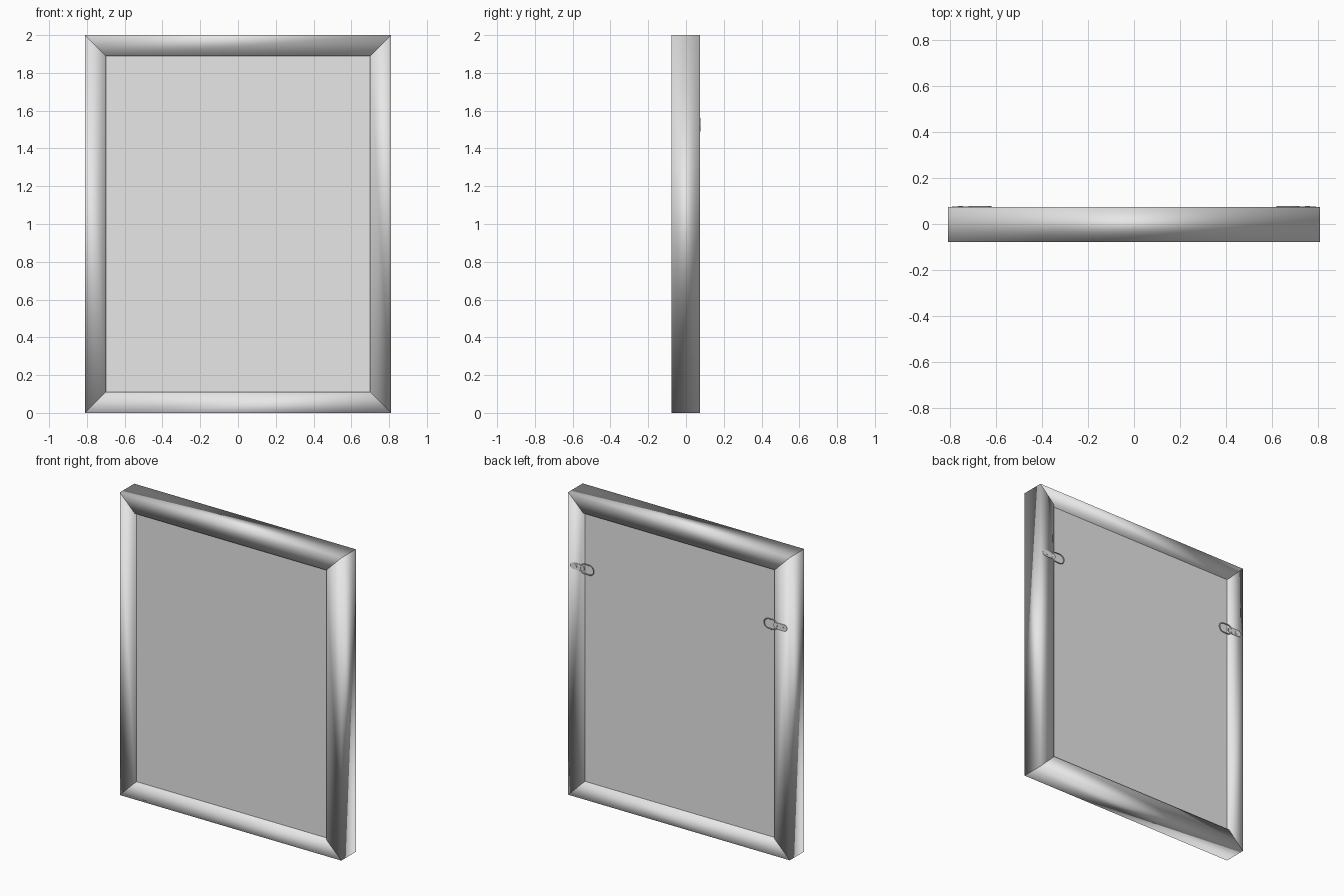
import bpy, bmesh
from math import sin, cos, pi

cube = bpy.data.objects.get("Cube")
if cube:
    bpy.data.objects.remove(cube, do_unlink=True)

W, H, RAIL = 0.81, 2.0, 0.11        # half width, height, rail width
FRONT, BACK = -0.078, 0.073         # frame depth range
RECESS = 0.02
HOOK_Z = 1.525

grey = bpy.data.materials.new("light_grey")
grey.use_nodes = True
grey.diffuse_color = (0.8, 0.8, 0.8, 1)
grey.node_tree.nodes["Principled BSDF"].inputs["Base Color"].default_value = (0.8, 0.8, 0.8, 1)


def prism(name, outline, y0, y1, smooth=False):
    """Extrude an (x, z) outline from y0 to y1."""
    bm = bmesh.new()
    face = bm.faces.new([bm.verts.new((x, y0, z)) for x, z in outline])
    new = bmesh.ops.extrude_face_region(bm, geom=[face])["geom"]
    for v in new:
        if isinstance(v, bmesh.types.BMVert):
            v.co.y = y1
    bmesh.ops.recalc_face_normals(bm, faces=bm.faces)
    for f in bm.faces:
        f.smooth = smooth
    mesh = bpy.data.meshes.new(name)
    bm.to_mesh(mesh)
    bm.free()
    mesh.materials.append(grey)
    obj = bpy.data.objects.new(name, mesh)
    bpy.context.collection.objects.link(obj)
    return obj


def stadium(x, z, length, height, steps=8):
    """Rounded-end outline, long in x."""
    r = height / 2
    points = []
    for side in (1, -1):
        for i in range(steps + 1):
            a = -pi / 2 + pi * i / steps
            points.append((x + side * (length / 2 - r + r * cos(a)),
                           z + side * r * sin(a)))
    return points


# Four mitred rails, softly shaded all round
outer = [(-W, 0), (W, 0), (W, H), (-W, H)]
w = W - RAIL
inner = [(-w, RAIL), (w, RAIL), (w, H - RAIL), (-w, H - RAIL)]
for i, name in enumerate(("bottom_rail", "left_rail", "top_rail", "right_rail")):
    j = (i + 1) % 4
    prism(name, [outer[i], outer[j], inner[j], inner[i]], FRONT, BACK, smooth=True)

# Picture panel, recessed on both sides
prism("panel", inner, FRONT + RECESS, BACK - RECESS)

# Strap hangers on the back: plate, screw and wire ring
for side, label in ((1, "left"), (-1, "right")):
    prism(label + "_hanger_plate", stadium(side * 0.742, HOOK_Z, 0.1, 0.042),
          BACK - 0.001, BACK + 0.003)
    prism(label + "_hanger_screw", stadium(side * 0.755, HOOK_Z, 0.022, 0.022),
          BACK, BACK + 0.005)

    curve = bpy.data.curves.new(label + "_hanger_ring", "CURVE")
    curve.dimensions = "3D"
    curve.bevel_depth = 0.0035
    curve.bevel_resolution = 2
    outline = stadium(side * 0.671, HOOK_Z, 0.096, 0.064)
    spline = curve.splines.new("POLY")
    spline.points.add(len(outline) - 1)
    for p, (x, z) in zip(spline.points, outline):
        p.co = (x, BACK + 0.0015, z, 1)
    spline.use_cyclic_u = True
    curve.materials.append(grey)
    ring = bpy.data.objects.new(label + "_hanger_ring", curve)
    bpy.context.collection.objects.link(ring)
